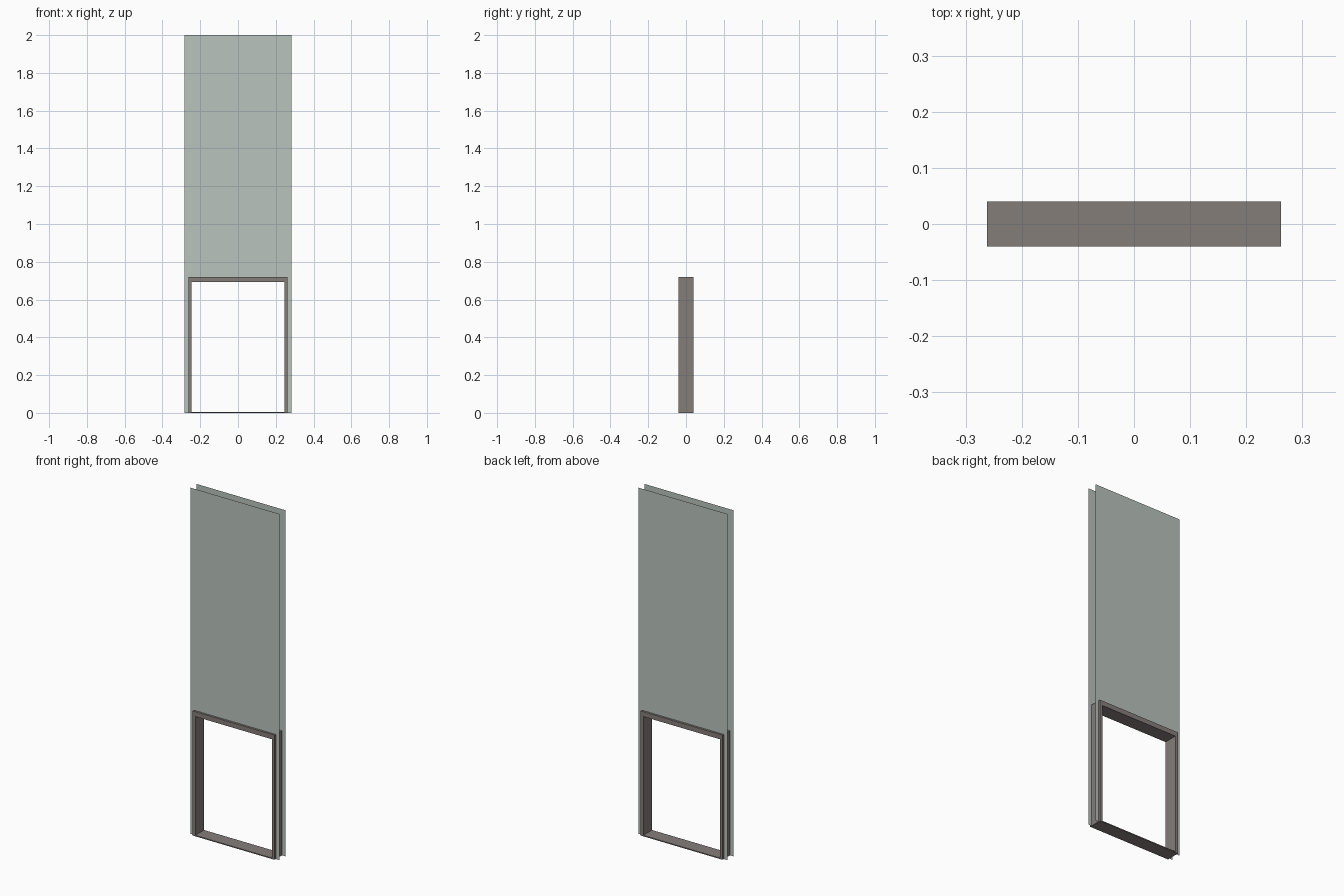
import bpy, bmesh

if "Cube" in bpy.data.objects:
    bpy.data.objects.remove(bpy.data.objects["Cube"])


def material(name, rgb):
    m = bpy.data.materials.new(name)
    m.diffuse_color = (*rgb, 1)
    m.use_nodes = True
    m.node_tree.nodes["Principled BSDF"].inputs["Base Color"].default_value = m.diffuse_color
    return m


GLASS = material("pale grey green", (0.49, 0.55, 0.51))
BROWN = material("warm grey brown", (0.235, 0.208, 0.195))

W, H = 0.284, 2.0            # wall half width and height
FW, FH, FD = 0.262, 0.72, 0.04   # frame half width, height, half depth
JAMB, HEAD, SILL = 0.017, 0.028, 0.006
WALL_Y = 0.028


def finish(name, bm, mat):
    me = bpy.data.meshes.new(name)
    bm.to_mesh(me)
    bm.free()
    me.materials.append(mat)
    ob = bpy.data.objects.new(name, me)
    bpy.context.collection.objects.link(ob)
    return ob


# Thin wall sheets, notched around the opening, facing outward
def wall_sheet(name, y):
    pts = [(-W, 0), (-FW, 0), (-FW, FH), (FW, FH), (FW, 0), (W, 0), (W, H), (-W, H)]
    bm = bmesh.new()
    face = bm.faces.new([bm.verts.new((x, y, z)) for x, z in pts])
    bm.normal_update()
    if face.normal.y * y < 0:
        face.normal_flip()
    finish(name, bm, GLASS)


wall_sheet("front_wall_sheet", -WALL_Y)
wall_sheet("back_wall_sheet", WALL_Y)

# Frame: four-sided section swept round the opening with mitred corners
outer = [(-FW, 0), (FW, 0), (FW, FH), (-FW, FH)]
ix, iz = FW - JAMB, FH - HEAD
inner = [(-ix, SILL), (ix, SILL), (ix, iz), (-ix, iz)]
bm = bmesh.new()
loops = [[bm.verts.new((x, y, z)) for x, z in ring]
         for ring, y in ((outer, -FD), (inner, -FD), (inner, FD), (outer, FD))]
for a in range(4):
    p, q = loops[a], loops[(a + 1) % 4]
    for i in range(4):
        j = (i + 1) % 4
        bm.faces.new((p[i], p[j], q[j], q[i]))
bmesh.ops.recalc_face_normals(bm, faces=bm.faces)
finish("opening_frame", bm, BROWN)
